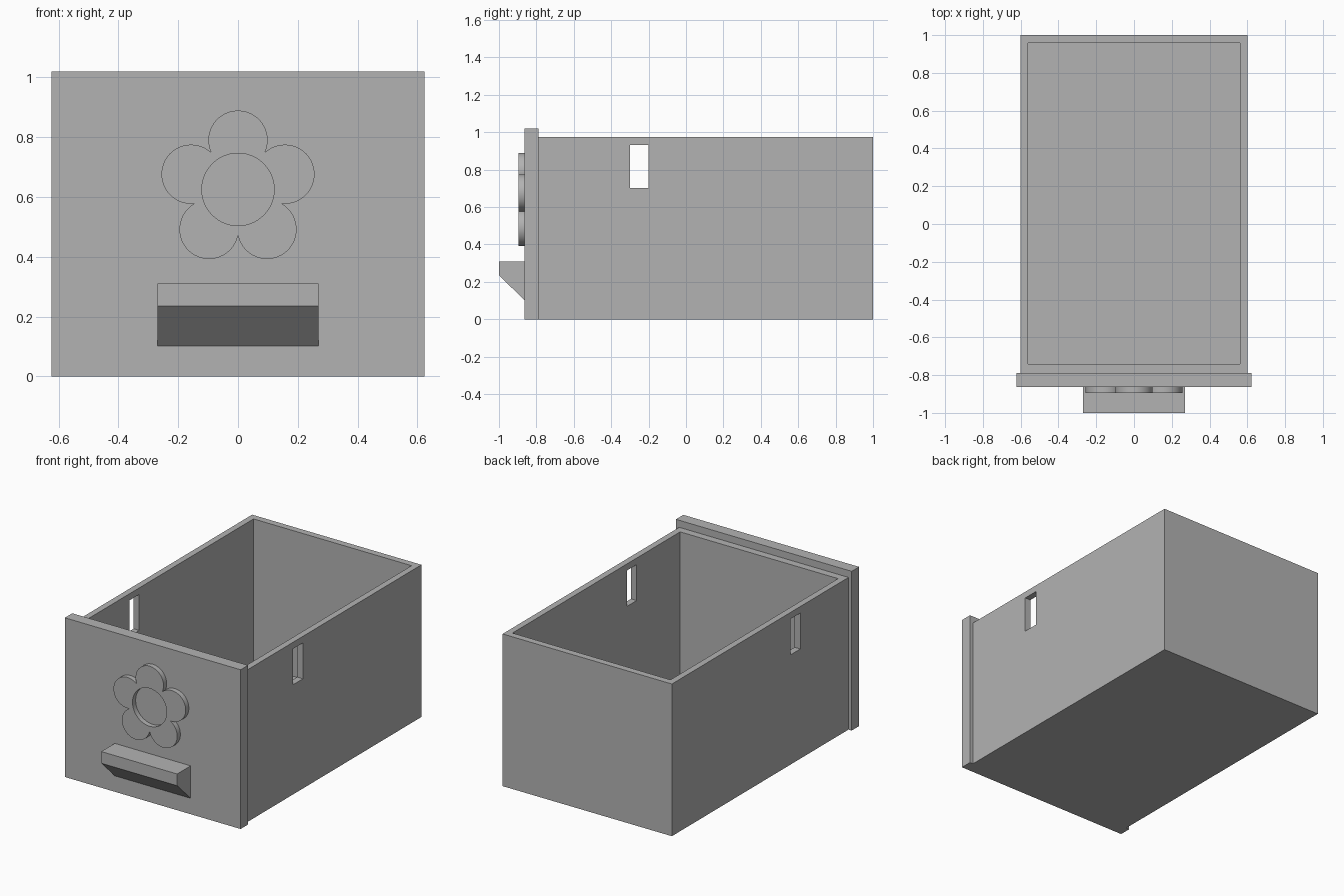
import bpy, bmesh
from math import sin, cos, asin, atan2, radians, pi

if "Cube" in bpy.data.objects:
    bpy.data.objects.remove(bpy.data.objects["Cube"], do_unlink=True)

GREY = (0.45, 0.45, 0.45, 1)
grey = bpy.data.materials.new("plain_grey")
grey.use_nodes = True
grey.diffuse_color = GREY
grey.node_tree.nodes["Principled BSDF"].inputs["Base Color"].default_value = GREY


def finish(name, bm):
    bmesh.ops.recalc_face_normals(bm, faces=bm.faces)
    mesh = bpy.data.meshes.new(name)
    bm.to_mesh(mesh)
    bm.free()
    mesh.materials.append(grey)
    obj = bpy.data.objects.new(name, mesh)
    bpy.context.collection.objects.link(obj)
    return obj


def box(name, x, y, z):
    """Box from (low, high) ranges."""
    bm = bmesh.new()
    bmesh.ops.create_cube(bm, size=1)
    for v in bm.verts:
        v.co = [r[0] if c < 0 else r[1] for c, r in zip(v.co, (x, y, z))]
    return finish(name, bm)


def activate(obj):
    bpy.ops.object.select_all(action='DESELECT')
    obj.select_set(True)
    bpy.context.view_layer.objects.active = obj


def cut(obj, cutter):
    cutter.hide_render = True
    mod = obj.modifiers.new("cut", 'BOOLEAN')
    mod.operation = 'DIFFERENCE'
    mod.solver = 'EXACT'
    mod.object = cutter
    activate(obj)
    bpy.ops.object.modifier_apply(modifier=mod.name)
    bpy.data.objects.remove(cutter, do_unlink=True)


# Open drawer box with a slot through both side walls
drawer = box("drawer_box", (-0.6, 0.6), (-0.788, 1), (0, 0.975))
cut(drawer, box("cavity_cutter", (-0.56, 0.56), (-0.74, 0.957), (0.042, 1.2)))
cut(drawer, box("slot_cutter", (-0.8, 0.8), (-0.3, -0.2), (0.703, 0.933)))

# Front panel
FACE = -0.863
box("front_panel", (-0.623, 0.623), (FACE, -0.788), (0, 1.02))

# Handle: side profile in (y, z) extruded across x
bm = bmesh.new()
profile = [(FACE, 0.102), (FACE, 0.31), (-1, 0.31), (-1, 0.235)]
side = bm.faces.new([bm.verts.new((-0.269, y, z)) for y, z in profile])
ext = bmesh.ops.extrude_face_region(bm, geom=[side])
bmesh.ops.translate(bm, vec=(0.538, 0, 0),
                    verts=[g for g in ext["geom"] if isinstance(g, bmesh.types.BMVert)])
finish("handle", bm)

# Flower: five petal arcs around a round hole
PETALS, REACH, PETAL_R, HOLE_R, CENTRE_Z = 5, 0.165, 0.099, 0.121, 0.625
STEPS = 28
half = pi / PETALS
sweep = half + asin(REACH * sin(half) / PETAL_R)
bm = bmesh.new()
outer, inner = [], []
for p in range(PETALS):
    turn = pi / 2 + 2 * half * p
    for i in range(STEPS):
        t = sweep * (2 * i / STEPS - 1)
        u, w = REACH + PETAL_R * cos(t), PETAL_R * sin(t)
        a = turn + atan2(w, u)
        r = (u * u + w * w) ** 0.5
        for loop, rad in ((outer, r), (inner, HOLE_R)):
            loop.append(bm.verts.new((rad * cos(a), FACE, CENTRE_Z + rad * sin(a))))
n = len(outer)
ring = [bm.faces.new((outer[i], outer[(i + 1) % n], inner[(i + 1) % n], inner[i]))
        for i in range(n)]
ext = bmesh.ops.extrude_face_region(bm, geom=ring)
bmesh.ops.translate(bm, vec=(0, -0.032, 0),
                    verts=[g for g in ext["geom"] if isinstance(g, bmesh.types.BMVert)])
flower = finish("flower_ornament", bm)
activate(flower)
bpy.ops.object.shade_smooth_by_angle(angle=radians(30))
